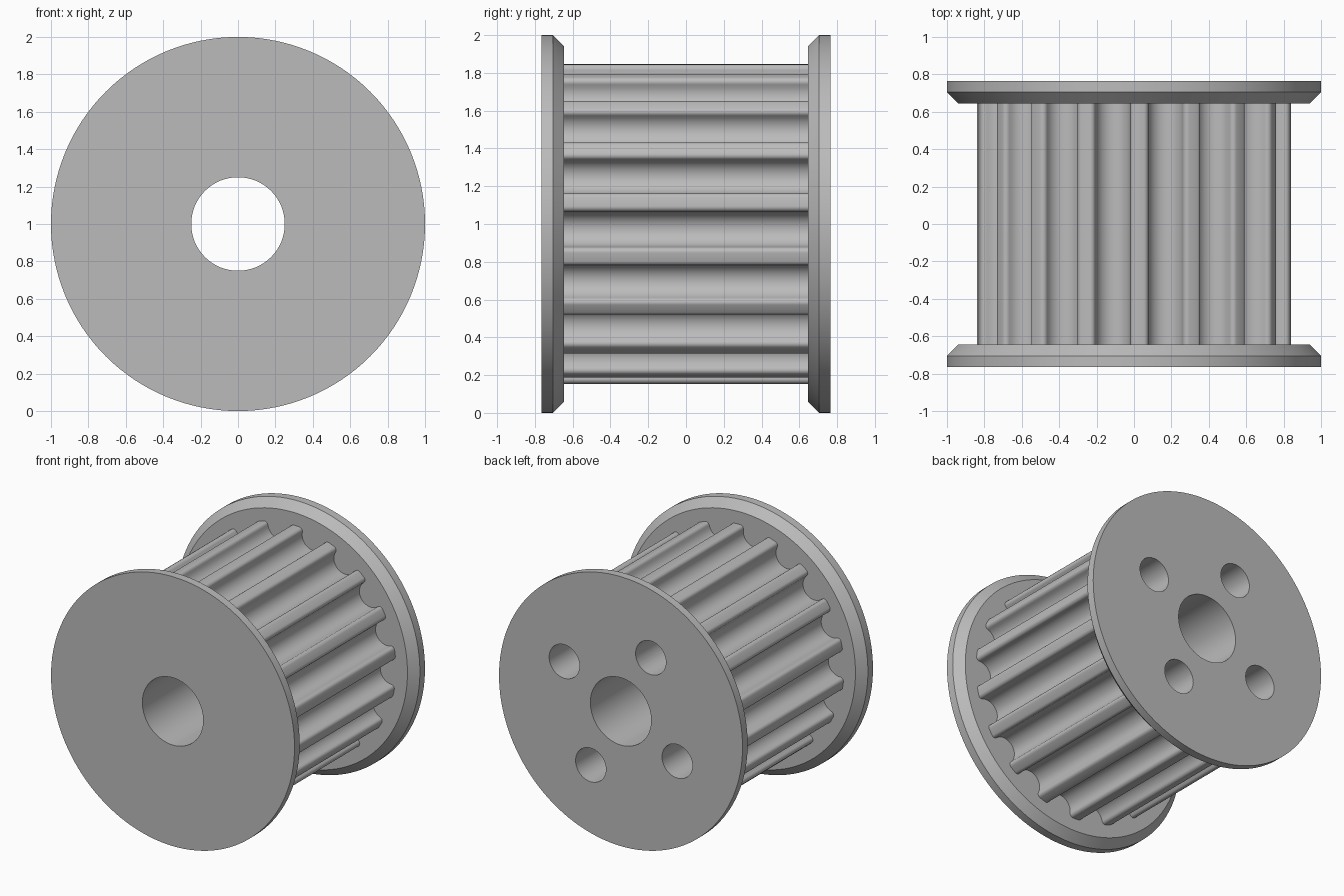
import bpy, bmesh, math
from mathutils import Vector

if "Cube" in bpy.data.objects:
    bpy.data.objects.remove(bpy.data.objects["Cube"])

CZ = 1.0                      # height of the axle
TEETH, R_TIP = 18, 0.846      # toothed drum
R_GROOVE, R_FILLET = 0.094, 0.026

steel = bpy.data.materials.new("grey steel")
steel.diffuse_color = (0.5, 0.5, 0.5, 1)
steel.use_nodes = True
steel.node_tree.nodes["Principled BSDF"].inputs["Base Color"].default_value = steel.diffuse_color


def make_object(name, bm):
    bmesh.ops.recalc_face_normals(bm, faces=bm.faces)
    me = bpy.data.meshes.new(name)
    bm.to_mesh(me)
    bm.free()
    me.materials.append(steel)
    ob = bpy.data.objects.new(name, me)
    bpy.context.collection.objects.link(ob)
    return ob


def prism(name, outline, y0, y1):
    """Extrude an (x, z) outline along y."""
    bm = bmesh.new()
    face = bm.faces.new([bm.verts.new((x, y0, z + CZ)) for x, z in outline])
    new = bmesh.ops.extrude_face_region(bm, geom=[face])["geom"]
    bmesh.ops.translate(bm, vec=(0, y1 - y0, 0),
                        verts=[v for v in new if isinstance(v, bmesh.types.BMVert)])
    return make_object(name, bm)


def circle(r, n, cx=0.0, cz=0.0):
    return [(cx + r * math.cos(math.tau * i / n), cz + r * math.sin(math.tau * i / n))
            for i in range(n)]


def lathe(name, profile, n=128):
    """Spin (radius, y) rings around the axle and cap both ends."""
    bm = bmesh.new()
    rings = [[bm.verts.new((x, y, z + CZ)) for x, z in circle(r, n)] for r, y in profile]
    for a, b in zip(rings, rings[1:]):
        for i in range(n):
            j = (i + 1) % n
            bm.faces.new((a[i], a[j], b[j], b[i]))
    bm.faces.new(rings[0])
    bm.faces.new(rings[-1])
    return make_object(name, bm)


def tooth_outline():
    """Round grooves with filleted lips, repeated around the drum."""
    t = R_GROOVE + R_FILLET
    h = math.sqrt((R_TIP - R_FILLET) ** 2 - t * t)
    start = math.atan2(h, t)
    half = []
    for i in range(7):        # lip fillet
        a = start + (math.pi - start) * i / 6
        half.append((t + R_FILLET * math.cos(a), h + R_FILLET * math.sin(a)))
    for i in range(1, 9):     # groove floor
        a = -math.pi / 2 * i / 8
        half.append((R_GROOVE * math.cos(a), h + R_GROOVE * math.sin(a)))
    groove = half + [(-x, z) for x, z in half[-2::-1]]
    land = math.pi / TEETH
    groove.append((-R_TIP * math.sin(land), R_TIP * math.cos(land)))
    pts = []
    for k in range(TEETH):
        a = math.radians(18 - 90) + math.tau * k / TEETH
        c, s = math.cos(a), math.sin(a)
        pts += [(x * c - z * s, x * s + z * c) for x, z in groove]
    return pts


def combine(target, tool, operation):
    mod = target.modifiers.new(operation.lower(), 'BOOLEAN')
    mod.operation, mod.solver, mod.object = operation, 'EXACT', tool
    tool.hide_render = True


# Toothed drum with a chamfered flange at each end
pulley = prism("toothed_pulley", tooth_outline(), -0.69, 0.69)
tools = []
for side, label in ((-1, "front"), (1, "back")):
    flange = lathe(label + "_flange",
                   [(1.0, side * 0.765), (1.0, side * 0.705), (0.94, side * 0.645)])
    combine(pulley, flange, 'UNION')
    tools.append(flange)

# Through bore
bore = prism("bore_cutter", circle(0.25, 64), -1, 1)
combine(pulley, bore, 'DIFFERENCE')
tools.append(bore)

# Four blind screw holes in the back face
for k in range(4):
    a = math.radians(28 + 90 * k)
    hole = prism("screw_hole_cutter", circle(0.125, 40, 0.525 * math.cos(a), 0.525 * math.sin(a)),
                 0.15, 1)
    combine(pulley, hole, 'DIFFERENCE')
    tools.append(hole)

# Bake the booleans and remove the helpers
bpy.context.view_layer.update()
deps = bpy.context.evaluated_depsgraph_get()
baked = bpy.data.meshes.new_from_object(pulley.evaluated_get(deps))
pulley.modifiers.clear()
pulley.data = baked
baked.materials.clear()
baked.materials.append(steel)
for ob in tools:
    bpy.data.objects.remove(ob)

bpy.ops.object.select_all(action='DESELECT')
pulley.select_set(True)
bpy.context.view_layer.objects.active = pulley
bpy.ops.object.shade_smooth_by_angle(angle=math.radians(30))
